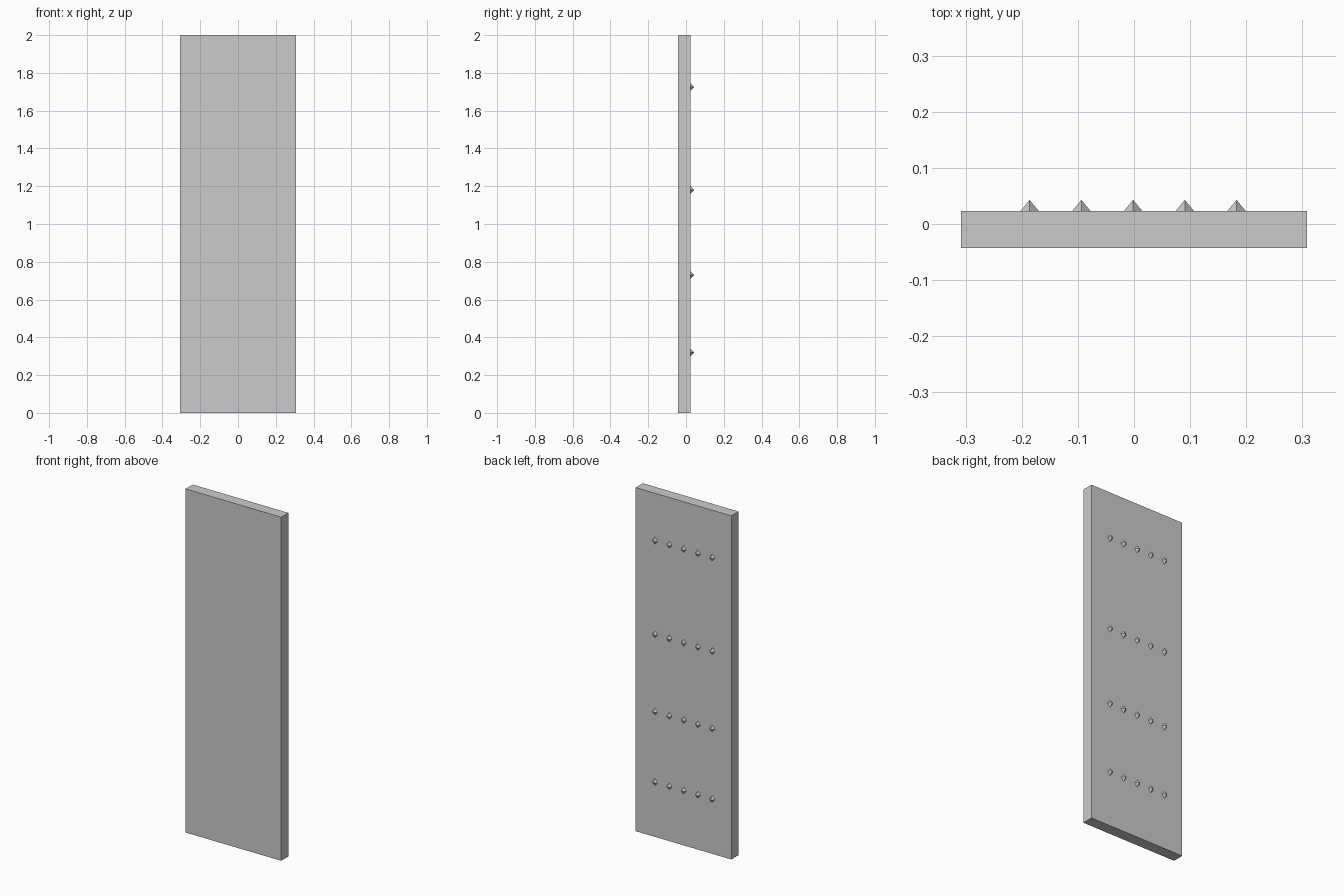
import bpy, bmesh, math
from mathutils import Matrix, Vector

if "Cube" in bpy.data.objects:
    bpy.data.objects.remove(bpy.data.objects["Cube"])

Y_FRONT, Y_BACK, Y_TIP = -0.043, 0.023, 0.043
HALF_W, HEIGHT = 0.308, 2.0
GROOVE_W, GROOVE_D = 0.016, 0.015


def finish(bm, name):
    bmesh.ops.recalc_face_normals(bm, faces=bm.faces[:])
    mesh = bpy.data.meshes.new(name)
    bm.to_mesh(mesh)
    bm.free()
    ob = bpy.data.objects.new(name, mesh)
    bpy.context.collection.objects.link(ob)
    return ob


def slab():
    bm = bmesh.new()
    size = Matrix.Diagonal((2 * HALF_W, Y_BACK - Y_FRONT, HEIGHT, 1))
    centre = Matrix.Translation((0, (Y_FRONT + Y_BACK) / 2, HEIGHT / 2))
    bmesh.ops.create_cube(bm, size=1, matrix=centre @ size)
    return finish(bm, "door_slab")


def groove_cutter(x0, x1, z0, z1):
    # rectangular ring, extruded out through the back face
    bm = bmesh.new()
    y = Y_BACK - GROOVE_D
    face = bm.faces.new([bm.verts.new((x, y, z)) for x, z in
                         ((x0, z0), (x1, z0), (x1, z1), (x0, z1))])
    bmesh.ops.inset_region(bm, faces=[face], thickness=GROOVE_W)
    bmesh.ops.delete(bm, geom=[face], context='FACES')
    ext = bmesh.ops.extrude_face_region(bm, geom=bm.faces[:], use_keep_orig=True)
    verts = [g for g in ext["geom"] if isinstance(g, bmesh.types.BMVert)]
    bmesh.ops.translate(bm, verts=verts, vec=Vector((0, GROOVE_D + 0.02, 0)))
    ob = finish(bm, "groove_cutter")
    ob.hide_render = True
    return ob


# Door slab with two grooved panels on the back
door = slab()
for z0, z1 in ((0.20, 0.861), (1.094, 1.815)):
    cutter = groove_cutter(-0.26, 0.24, z0, z1)
    mod = door.modifiers.new("groove", 'BOOLEAN')
    mod.operation = 'DIFFERENCE'
    mod.solver = 'EXACT'
    mod.object = cutter
    bpy.context.view_layer.objects.active = door
    bpy.ops.object.modifier_apply(modifier=mod.name)
    bpy.data.objects.remove(cutter)

# Rows of diamond-shaped pyramid studs
bm = bmesh.new()
for z in (0.32, 0.73, 1.18, 1.725):
    for i in range(5):
        place = (Matrix.Translation((-0.186 + 0.0922 * i, (Y_BACK + Y_TIP) / 2, z))
                 @ Matrix.Diagonal((0.0165, 1, 0.021, 1))
                 @ Matrix.Rotation(-math.pi / 2, 4, 'X'))
        bmesh.ops.create_cone(bm, segments=4, radius1=1, radius2=0, cap_ends=False,
                              depth=Y_TIP - Y_BACK, matrix=place)
finish(bm, "studs")
